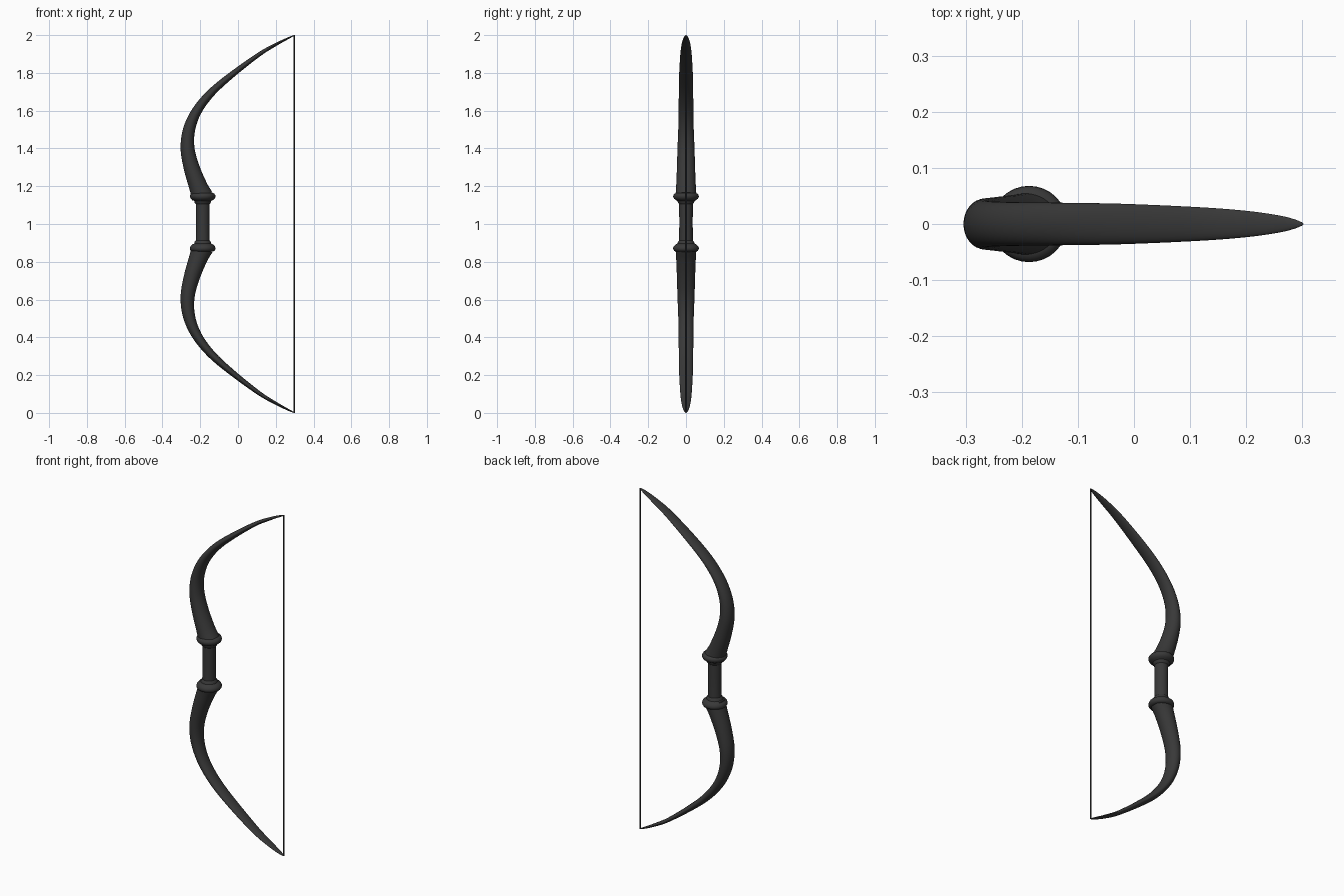
import bpy, bmesh, math
from mathutils import Vector

if "Cube" in bpy.data.objects:
    bpy.data.objects.remove(bpy.data.objects["Cube"])

SIDES = 32
GRIP_X = -0.187

# upper limb stations: centre x, centre z, in-plane half thickness, half width in y
LIMB = [(-0.188, 1.145, .057, .056), (-0.211, 1.20, .049, .052), (-0.246, 1.30, .042, .048),
        (-0.267, 1.40, .037, .045), (-0.259, 1.50, .032, .041), (-0.217, 1.60, .026, .039),
        (-0.137, 1.70, .021, .038), (-0.020, 1.80, .016, .036), (0.115, 1.90, .011, .030),
        (0.200, 1.950, .008, .0235), (0.260, 1.981, .005, .015), (0.290, 1.995, .003, .007),
        (0.302, 1.999, .001, .001)]


def lower(z):
    """Height on the lower half matching a height on the upper half."""
    return 0.873 - (z - 1.145) * 0.873 / 0.855


def smooth_path(points, steps=5):
    """Catmull-Rom samples through the stations."""
    p = [Vector(q) for q in points]
    p = [2 * p[0] - p[1]] + p + [2 * p[-1] - p[-2]]
    out = []
    for i in range(1, len(p) - 2):
        a, b, c, d = p[i - 1:i + 3]
        for k in range(steps):
            t = k / steps
            out.append(0.5 * (2 * b + (c - a) * t + (2 * a - 5 * b + 4 * c - d) * t * t
                              + (3 * b - a - 3 * c + d) * t ** 3))
    return out + [p[-2]]


def loft(name, rings, angle=40):
    """Skin a list of point rings and cap both ends."""
    bm = bmesh.new()
    rows = [[bm.verts.new(v) for v in ring] for ring in rings]
    n = len(rows[0])
    for r0, r1 in zip(rows, rows[1:]):
        for j in range(n):
            bm.faces.new((r0[j], r0[(j + 1) % n], r1[(j + 1) % n], r1[j]))
    bm.faces.new(rows[0])
    bm.faces.new(rows[-1])
    bmesh.ops.recalc_face_normals(bm, faces=bm.faces[:])
    mesh = bpy.data.meshes.new(name)
    bm.to_mesh(mesh)
    bm.free()
    obj = bpy.data.objects.new(name, mesh)
    bpy.context.collection.objects.link(obj)
    bpy.ops.object.select_all(action='DESELECT')
    obj.select_set(True)
    bpy.context.view_layer.objects.active = obj
    bpy.ops.object.shade_smooth_by_angle(angle=math.radians(angle))
    mat = bpy.data.materials.get("dark") or bpy.data.materials.new("dark")
    mat.diffuse_color = (0.04, 0.04, 0.04, 1)
    mat.use_nodes = True
    mat.node_tree.nodes["Principled BSDF"].inputs["Base Color"].default_value = mat.diffuse_color
    mesh.materials.append(mat)
    return obj


def lathe(name, x, profile, sides=SIDES):
    """Round part from (radius, z) pairs."""
    angles = [2 * math.pi * j / sides for j in range(sides)]
    return loft(name, [[(x + r * math.cos(a), r * math.sin(a), z) for a in angles]
                       for r, z in profile])


def limb(name, stations):
    """Tapering limb with elliptical sections square to its path."""
    path = smooth_path(stations)
    rings = []
    for i, s in enumerate(path):
        a, b = path[max(i - 1, 0)], path[min(i + 1, len(path) - 1)]
        tangent = Vector((b[0] - a[0], 0, b[1] - a[1])).normalized()
        side = Vector((tangent.z, 0, -tangent.x))
        ring = []
        for j in range(SIDES):
            t = 2 * math.pi * j / SIDES
            ring.append(Vector((s[0], 0, s[1])) + side * s[2] * math.cos(t)
                        + Vector((0, s[3] * math.sin(t), 0)))
        rings.append(ring)
    return loft(name, rings)


# limbs
limb("upper_limb", LIMB)
limb("lower_limb", [(x, lower(z), a, b) for x, z, a, b in LIMB])

# collars at both ends of the grip
COLLAR = [(.036, 1.105), (.042, 1.112), (.045, 1.122), (.056, 1.128), (.064, 1.135), (.068, 1.145),
          (.067, 1.153), (.062, 1.160), (.054, 1.164), (.030, 1.166)]
lathe("upper_collar", GRIP_X, COLLAR)
lathe("lower_collar", GRIP_X, [(r, lower(z)) for r, z in COLLAR])

# grip
lathe("grip", GRIP_X, [(.037, 0.88), (.036, 0.95), (.0355, 1.01), (.036, 1.07), (.037, 1.14)])

# string
lathe("string", 0.297, [(.004, 0.002), (.004, 1.998)], 12)
